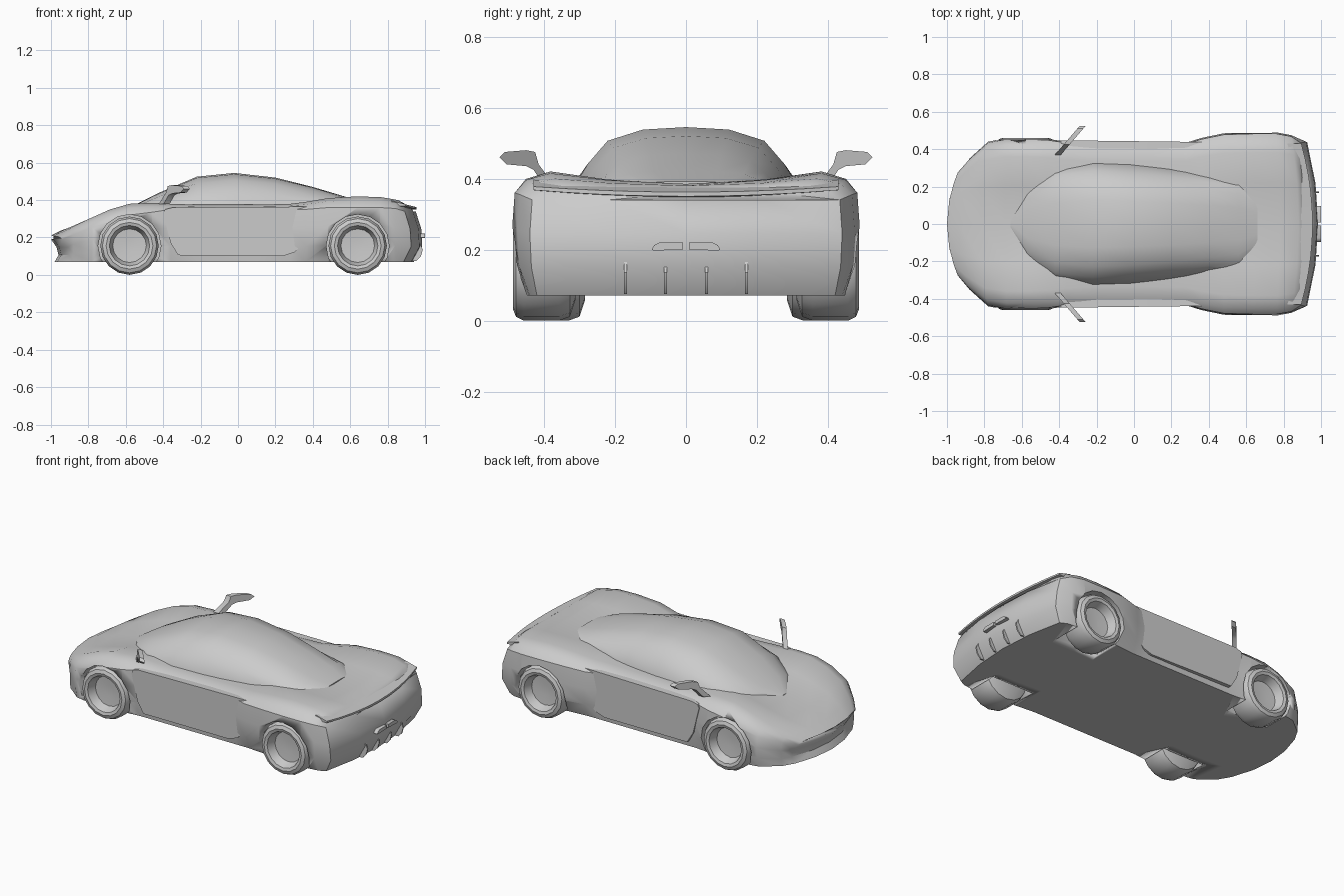
import bpy, bmesh, math

if "Cube" in bpy.data.objects:
    bpy.data.objects.remove(bpy.data.objects["Cube"])


def make(name, verts, faces, smooth=35):
    bm = bmesh.new()
    vs = [bm.verts.new(v) for v in verts]
    for f in faces:
        bm.faces.new([vs[i] for i in f])
    bmesh.ops.recalc_face_normals(bm, faces=bm.faces)
    me = bpy.data.meshes.new(name)
    bm.to_mesh(me)
    bm.free()
    ob = bpy.data.objects.new(name, me)
    bpy.context.collection.objects.link(ob)
    bpy.ops.object.select_all(action='DESELECT')
    ob.select_set(True)
    bpy.context.view_layer.objects.active = ob
    bpy.ops.object.shade_smooth_by_angle(angle=math.radians(smooth))
    return ob


def bridge(count, n):
    return [(i * n + k, i * n + (k + 1) % n, (i + 1) * n + (k + 1) % n, (i + 1) * n + k)
            for i in range(count - 1) for k in range(n)]


def loft(name, rings, smooth=35):
    n, m = len(rings[0]), len(rings)
    faces = bridge(m, n) + [tuple(range(n)), tuple(range((m - 1) * n, m * n))]
    return make(name, [v for r in rings for v in r], faces, smooth)


# Body shell: x, sill half width, half width, shoulder z, fender z, centre z, bow
stations = [
    (-.94, .27, .28, .19, .205, .21, -.06),
    (-.88, .34, .35, .215, .245, .24, -.06),
    (-.78, .42, .44, .255, .30, .275, -.04),
    (-.68, .44, .46, .29, .35, .305, -.01),
    (-.58, .44, .46, .32, .38, .33, 0),
    (-.46, .43, .455, .335, .385, .35, 0),
    (-.36, .42, .44, .35, .38, .365, 0),
    (-.20, .42, .43, .35, .375, .37, 0),
    (.10, .42, .43, .35, .375, .37, 0),
    (.28, .42, .435, .35, .38, .37, 0),
    (.36, .42, .46, .35, .39, .38, 0),
    (.48, .43, .485, .36, .41, .385, 0),
    (.64, .45, .49, .36, .42, .385, 0),
    (.76, .45, .49, .36, .415, .385, .02),
    (.84, .44, .475, .355, .40, .38, .04),
    (.90, .42, .44, .34, .375, .36, .06)]
nose_shift = [.02, .02, .02, .04, .03, 0, 0, 0, 0, 0]
tail_shift = [-.02, -.02, -.02, .025, .02, -.01, -.025, -.03, -.03, -.03]
verts = []


def half_section(s):
    x, wb, w, zs, zp, zc, bow = s
    h = zs - .07
    return [(0, .07), (wb / 2, .07), (wb, .07), (w * .99, .07 + .3 * h), (w, .07 + .65 * h),
            (w * .985, zs), (w * .92, zs * .35 + zp * .65), (w * .78, zp),
            (w * .45, zp * .35 + zc * .65), (0, zc)]


def bowed(s, y, z, shift):
    return (s[0] + s[6] * (1 - (y / s[2]) ** 2) + shift, y, z)


for i, s in enumerate(stations):
    sh = nose_shift if i == 0 else tail_shift if i == len(stations) - 1 else [0] * 10
    half = [(y, z, d) for (y, z), d in zip(half_section(s), sh)]
    verts += [bowed(s, *p) for p in half + [(-y, z, d) for y, z, d in half[8:0:-1]]]
N = 18
faces = bridge(len(stations), N)
# Bowed nose and tail faces
for i, sh in ((0, nose_shift), (len(stations) - 1, tail_shift)):
    s, b = stations[i], i * N
    rows = [[b + 2, b + 1, b, b + 17, b + 16]]
    for j in (3, 4, 5):
        y, z = half_section(s)[j]
        k = len(verts)
        verts += [bowed(s, f * y, z, sh[j]) for f in (.5, 0, -.5)]
        rows.append([b + j, k, k + 1, k + 2, b + N - j])
    for r, q in zip(rows, rows[1:]):
        faces += [(r[c], r[c + 1], q[c + 1], q[c]) for c in range(4)]
    faces.append(tuple(range(b + 5, b + 14)) + tuple(rows[-1][3:0:-1]))
body = make("body", verts, faces)


# Wheels and the wheel wells cut for them
def lathe(name, cx, cz, profile, side, seg=16):
    rings = [[(cx + r * math.cos(2 * math.pi * k / seg), side * y,
               cz + r * math.sin(2 * math.pi * k / seg)) for k in range(seg)] for r, y in profile]
    return loft(name, rings)


for label, cx, out in (("front", -.58, .46), ("rear", .64, .487)):
    for side, tag in ((1, "left"), (-1, "right")):
        well = lathe("well_cutter", cx, .155, [(.168, .27), (.168, .6)], side)
        well.hide_render = True
        mod = body.modifiers.new("well", 'BOOLEAN')
        mod.operation, mod.solver, mod.object = 'DIFFERENCE', 'EXACT', well
        bpy.context.view_layer.objects.active = body
        bpy.ops.object.modifier_apply(modifier="well")
        bpy.data.objects.remove(well)
        profile = [(.03, out - .06), (.09, out - .055), (.108, out - .005), (.125, out),
                   (.145, out - .008), (.156, out - .03), (.156, out - .13),
                   (.145, out - .16), (.10, out - .175)]
        lathe(label + "_wheel_" + tag, cx, .156, profile, side)

# Canopy: x, half width, base z, roof z
cabin = [(-.66, .03, .30, .315), (-.57, .20, .32, .365), (-.42, .30, .35, .44),
         (-.22, .33, .365, .525), (-.02, .32, .37, .545), (.20, .295, .37, .52),
         (.40, .26, .375, .47), (.56, .235, .38, .422), (.66, .15, .375, .392)]
arc = [(1, 0), (.86, .42), (.69, .78), (.38, .96), (0, 1)]
rings = []
for x, w, zb, zt in cabin:
    right = [(x, w, zb - .03)] + [(x, w * f, zb + (zt - zb) * h) for f, h in arc]
    rings.append(right + [(x, -y, z) for _, y, z in right[-2::-1]])
loft("canopy", rings, 40)

# Tail spoiler lip following the bowed rear edge
rings = []
for k in range(-5, 6):
    y, t = .43 * k / 5, (k / 5) ** 2
    xi, xo, up = .895 - .075 * t, .955 - .06 * t, .022 * t
    rings.append([(xi, y, .375 + up), (xo, y, .362 + up * .7), (xo, y, .35 + up * .8),
                  (xi, y, .345 + up)])
loft("tail_spoiler", rings, 30)

# Doors and wing mirrors on both sides
door = [(-.40, .33), (-.39, .35), (-.35, .36), (.39, .365), (.37, .25), (.34, .16), (.30, .12),
        (.24, .10), (-.32, .105), (-.36, .17)]
mirror = [(.37, .38), (.415, .44), (.425, .475), (.45, .48), (.51, .475), (.525, .46),
          (.505, .44), (.45, .435), (.43, .425), (.40, .38)]
for side, tag in ((1, "left"), (-1, "right")):
    loft("door_" + tag, [[(x, side * .40, z) for x, z in door],
                         [(x, side * (.447 if x < 0 else .438), z) for x, z in door]])
    loft("wing_mirror_" + tag,
         [[(-.39 + (y - .39) * .86 + d, side * y, z) for y, z in mirror] for d in (-.016, .016)])

# Exhaust tips and diffuser fins
pipe = [(.008, .20), (.008, .22), (.075, .22), (.09, .212), (.097, .2), (.09, .197)]
fin = [(.93, .075), (.955, .075), (.978, .10), (.988, .135), (.975, .165), (.94, .165)]
for side, tag in ((1, "left"), (-1, "right")):
    loft("exhaust_" + tag, [[(x, side * y, z) for y, z in pipe] for x in (.95, 1.0)])
    for n, y in enumerate((.058, .17)):
        loft("diffuser_fin_%s_%d" % (tag, n),
             [[(x, side * (y + d), z) for x, z in fin] for d in (-.004, .004)])
